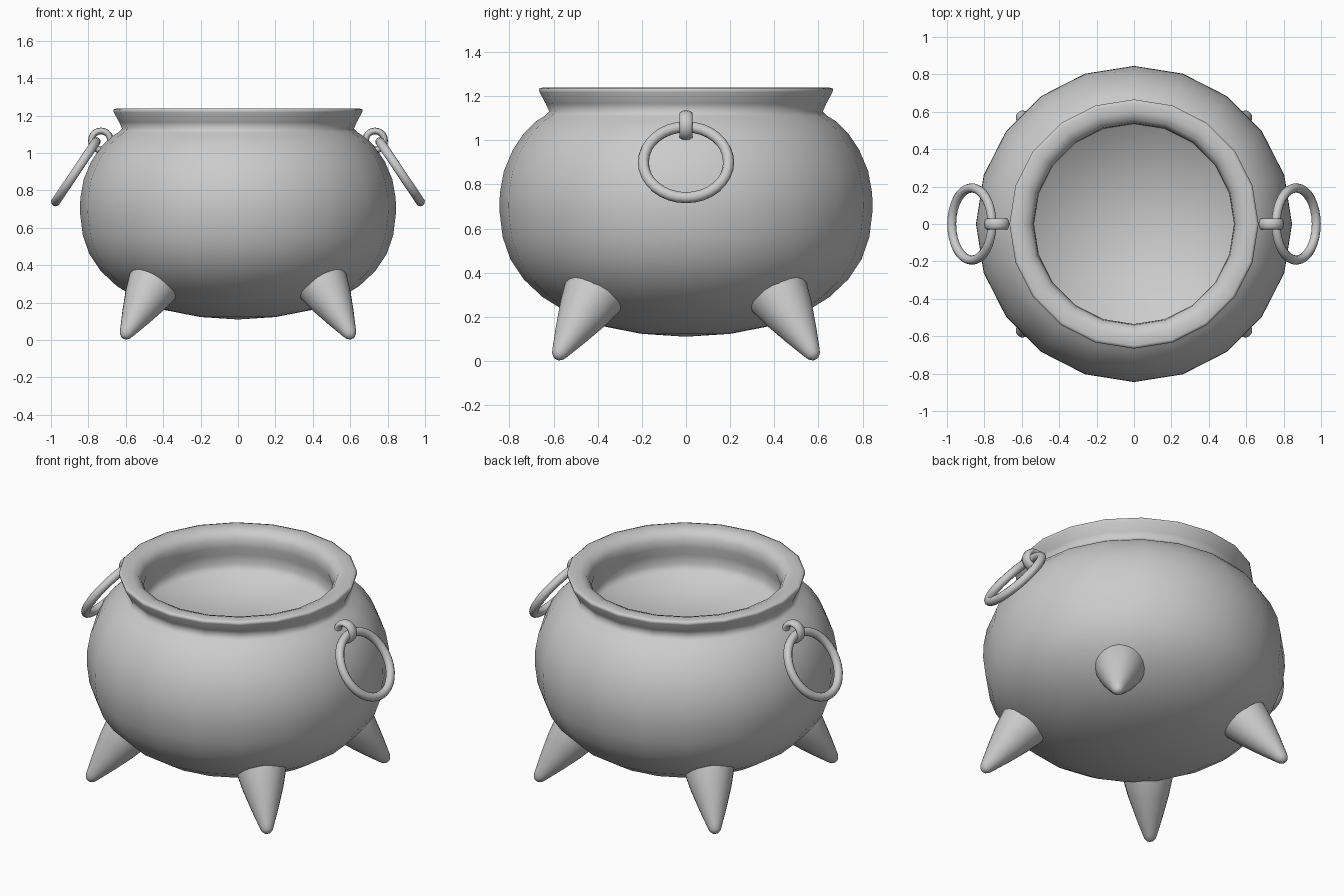
import bpy, math
from mathutils import Vector, Matrix

if "Cube" in bpy.data.objects:
    bpy.data.objects.remove(bpy.data.objects["Cube"])


def make(name, verts, faces):
    me = bpy.data.meshes.new(name)
    me.from_pydata(verts, [], faces)
    me.shade_smooth()
    ob = bpy.data.objects.new(name, me)
    bpy.context.collection.objects.link(ob)
    return ob


def lathe(name, profile, n):
    """Spin (radius, height) points about z; points with radius 0 become poles."""
    verts, faces, rings = [], [], []
    for r, z in profile:
        start = len(verts)
        if r == 0:
            verts.append((0, 0, z))
            rings.append([start] * n)
        else:
            verts += [(r * math.cos(math.tau * i / n), r * math.sin(math.tau * i / n), z)
                      for i in range(n)]
            rings.append(list(range(start, start + n)))
    for a, b in zip(rings, rings[1:]):
        for i in range(n):
            j = (i + 1) % n
            quad = list(dict.fromkeys((a[i], a[j], b[j], b[i])))
            faces.append(quad)
    return make(name, verts, faces)


def torus(name, major, minor, matrix, n, m, width=1):
    """Ring about z; width stretches the tube along the ring's axis."""
    verts, faces = [], []
    for i in range(n):
        a = math.tau * i / n
        for k in range(m):
            b = math.tau * k / m
            r = major + minor * math.cos(b)
            verts.append((r * math.cos(a), r * math.sin(a), width * minor * math.sin(b)))
            i2, k2 = (i + 1) % n, (k + 1) % m
            faces.append((i * m + k, i2 * m + k, i2 * m + k2, i * m + k2))
    ob = make(name, verts, faces)
    ob.matrix_world = matrix
    return ob


# Pot: outside from the bottom up, over the lip, down the neck to the filled level
lathe("pot", [
    (0, 0.11), (0.2, 0.123), (0.39, 0.16), (0.53, 0.215), (0.65, 0.29), (0.735, 0.37),
    (0.795, 0.46), (0.83, 0.56), (0.845, 0.68), (0.843, 0.76), (0.825, 0.86), (0.785, 0.955),
    (0.735, 1.03), (0.68, 1.085), (0.64, 1.11), (0.62, 1.13),
    (0.635, 1.165), (0.664, 1.218), (0.666, 1.233), (0.65, 1.238),
    (0.60, 1.238), (0.56, 1.223), (0.54, 1.19), (0.535, 1.14), (0.55, 1.09), (0.55, 1.03),
    (0.53, 0.99), (0, 0.985),
], 20)

# Four splayed conical legs with rounded tips
for sx, side in ((-1, "left"), (1, "right")):
    for sy, end in ((-1, "front"), (1, "back")):
        leg = lathe(f"{end}_{side}_leg", [
            (0, -0.038), (0.018, -0.033), (0.032, -0.018), (0.041, 0.005),
            (0.078, 0.11), (0.115, 0.225), (0.145, 0.345), (0.15, 0.40), (0, 0.42)], 20)
        axis = Vector((-sx * 0.55, -sy * 0.58, 1))
        leg.matrix_world = (Matrix.Translation((sx * 0.595, sy * 0.57, 0.04))
                            @ axis.to_track_quat('Z', 'Y').to_matrix().to_4x4())

# Ring handles hanging from small loops on each side
for s, side in ((-1, "left"), (1, "right")):
    normal = Vector((s * 0.32, 0, 0.215))
    torus(f"{side}_ring_handle", 0.193, 0.025,
          Matrix.Translation((s * 0.867, 0, 0.90))
          @ normal.to_track_quat('Z', 'Y').to_matrix().to_4x4(), 32, 10)
    torus(f"{side}_handle_loop", 0.051, 0.018,
          Matrix.Translation((s * 0.733, 0, 1.067)) @ Matrix.Rotation(math.pi / 2, 4, 'X'),
          20, 10, 1.75)
